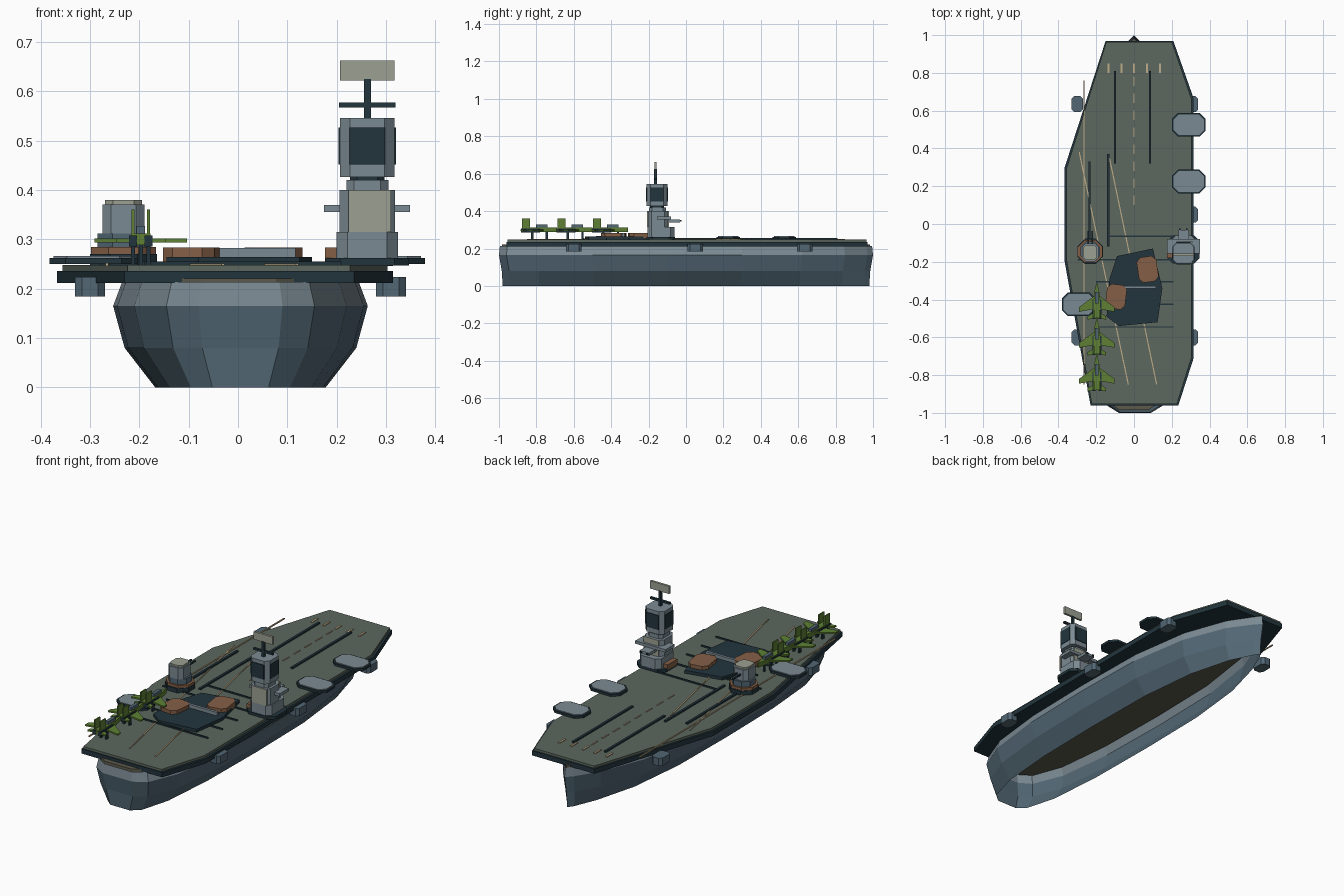
import bpy, bmesh, math
from mathutils import Matrix, Vector

if "Cube" in bpy.data.objects:
    bpy.data.objects.remove(bpy.data.objects["Cube"])


def material(name, *rgb):
    col = [(c / 255 / 12.92 if c < 11 else ((c / 255 + 0.055) / 1.055) ** 2.4) for c in rgb] + [1]
    m = bpy.data.materials.new(name)
    m.use_nodes = True
    m.diffuse_color = col
    m.node_tree.nodes["Principled BSDF"].inputs["Base Color"].default_value = col
    return m


NAVY = material("dark navy", 34, 53, 61)
DECK = material("deck green", 93, 104, 94)
GREY = material("light grey", 123, 138, 147)
SLATE = material("slate blue", 82, 103, 116)
BEIGE = material("pale beige", 155, 160, 146)
CREAM = material("cream paint", 192, 172, 136)
RUST = material("rust brown", 132, 95, 70)
LEAF = material("aircraft green", 94, 128, 52)
DRAB = material("drab olive", 92, 90, 76)


def finish(name, bm, *mats):
    bmesh.ops.recalc_face_normals(bm, faces=bm.faces)
    me = bpy.data.meshes.new(name)
    bm.to_mesh(me)
    bm.free()
    for m in mats:
        me.materials.append(m)
    ob = bpy.data.objects.new(name, me)
    bpy.context.collection.objects.link(ob)
    return ob


def loft(name, rings, mats, caps=True, rule=None):
    """Skin a stack of closed rings of equal length."""
    bm = bmesh.new()
    rows = [[bm.verts.new(p) for p in r] for r in rings]
    n = len(rows[0])
    for k in range(len(rows) - 1):
        for i in range(n):
            j = (i + 1) % n
            f = bm.faces.new((rows[k][i], rows[k][j], rows[k + 1][j], rows[k + 1][i]))
            f.material_index = rule(k) if rule else 0
    if caps:
        bm.faces.new(rows[0][::-1])
        bm.faces.new(rows[-1])
    return finish(name, bm, *mats)


def prism(name, outline, z0, z1, mat):
    return loft(name, [[(x, y, z) for x, y in outline] for z in (z0, z1)], [mat])


def octagon(cx, cy, w, d, cut, turn=0):
    """Rectangle with cut corners."""
    a, b = w / 2, d / 2
    pts = [(a, -b + cut), (a, b - cut), (a - cut, b), (cut - a, b),
           (-a, b - cut), (-a, cut - b), (cut - a, -b), (a - cut, -b)]
    c, s = math.cos(turn), math.sin(turn)
    return [(cx + x * c - y * s, cy + x * s + y * c) for x, y in pts]


def box(name, x, y, z, mat):
    bm = bmesh.new()
    bmesh.ops.create_cube(bm, size=1)
    size = Vector((x[1] - x[0], y[1] - y[0], z[1] - z[0]))
    mid = Vector((sum(x), sum(y), sum(z))) / 2
    bmesh.ops.transform(bm, verts=bm.verts, matrix=Matrix.Translation(mid) @ Matrix.Diagonal(size).to_4x4())
    return finish(name, bm, mat)


def strip(name, p, q, width, top, mat):
    """Thin painted line on the deck from p to q."""
    p, q = Vector(p), Vector(q)
    d = (q - p).normalized() * width / 2
    n = Vector((-d.y, d.x))
    return prism(name, [p - n, q - n, q + n, p + n], 0.246, top, mat)


# Hull: open underneath, light band along the top
half = [(.085, -1), (.15, -.96), (.215, -.8), (.25, -.5), (.258, -.1),
        (.25, .3), (.2, .62), (.11, .85), (.03, .97)]
plan = half + [(0, 1)] + [(-x, y) for x, y in reversed(half)]


def hull_ring(z, sx, sy):
    return [(x * sx + .005 * (abs(x) > .04), y * sy, z) for x, y in plan]


loft("hull", [hull_ring(0, .67, .98), hull_ring(.08, .91, .985),
              hull_ring(.165, 1, 1), hull_ring(.213, .93, .995)],
     [SLATE, GREY], caps=False, rule=lambda k: int(k == 2))
prism("hull_ceiling", [(x * .9, y * .985) for x, y in plan], .203, .221, DRAB)

# Flight deck: dark slab with a slightly smaller green top
deck = [(-.15, .97), (-.367, .30), (-.367, -.20), (-.23, -.96),
        (.235, -.96), (.314, -.715), (.314, .67), (.208, .97)]
prism("deck_slab", deck, .211, .236, NAVY)
prism("deck_top", [((x + .026) * .968 - .026, y * .994) for x, y in deck], .236, .248, DECK)

# Side sponsons and deck-edge elevators
for x, y in ((.31, .635), (.31, .05), (.31, -.6), (-.30, .635), (-.30, -.6)):
    prism("sponson", octagon(x, y, .06, .084, .014), .184, .224, SLATE)
for x, y in ((.29, .525), (.29, .225), (-.293, -.425)):
    prism("elevator_base", octagon(x, y, .178, .126, .032), .25, .262, NAVY)
    prism("elevator_plate", octagon(x, y, .162, .11, .028), .262, .266, GREY)

# Catapult tracks and arresting wires
for x, y0, y1 in ((-.1, .32, .81), (.085, .32, .81), (-.235, -.1, .33), (-.137, -.12, .37)):
    strip("catapult_track", (x, y0), (x, y1), .012, .256, NAVY)
for x0, x1, y in ((-.14, .314, -.065), (-.3, .2, -.19), (-.2, .21, -.305),
                  (-.2, .21, -.425), (-.19, .21, -.545)):
    strip("arresting_wire", (x0, y), (x1, y), .007, .255, NAVY)

# Painted deck lines
strip("runway_line", (-.29, .38), (-.03, -.85), .006, .251, CREAM)
strip("runway_line", (-.13, .35), (.12, -.85), .006, .251, CREAM)
strip("edge_line", (-.265, .76), (-.265, -.85), .006, .252, CREAM)
for i in range(8):
    y = .78 - i * .09
    strip("centre_dash", (0, y), (0, y - .05), .006, .251, CREAM)
for i in range(5):
    x = -.135 + i * .068
    strip("bow_mark", (x, .8), (x, .85), .01, .252, CREAM)

# Dark work area with brown crates and a grey beam
prism("work_area", [(-.09, -.17), (-.13, -.29), (-.145, -.49), (-.08, -.54),
                    (.125, -.52), (.15, -.34), (.10, -.13)], .247, .264, NAVY)
prism("crate", octagon(.072, -.24, .105, .135, .022, .15), .255, .283, RUST)
prism("crate", octagon(-.095, -.385, .105, .13, .022, -.12), .255, .283, RUST)
box("beam", (-.11, .117), (-.342, -.328), (.264, .282), GREY)


# Parked aircraft
def aircraft(cx, cy):
    def sym(pts):
        return [(cx + x, cy + y) for x, y in pts] + [(cx - x, cy + y) for x, y in reversed(pts)]
    prism("aircraft_fuselage", sym([(.002, .1), (.013, .05), (.018, -.02), (.02, -.088)]), .288, .312, LEAF)
    prism("aircraft_wings", sym([(.012, .03), (.094, -.03), (.094, -.055), (.012, -.04)]), .294, .302, LEAF)
    prism("aircraft_tailplane", sym([(.012, -.055), (.05, -.08), (.05, -.096), (.012, -.09)]), .294, .302, LEAF)
    box("aircraft_canopy", (cx - .009, cx + .009), (cy - .012, cy + .05), (.312, .327), SLATE)
    for s in (-1, 1):
        x = cx + s * .016
        box("aircraft_fin", (x - .003, x + .003), (cy - .088, cy - .045), (.305, .36), LEAF)
        box("aircraft_intake", (x - .008, x + .008), (cy - .093, cy + .01), (.285, .308), NAVY)
        box("aircraft_wheel", (x - .004, x + .004), (cy - .04, cy - .025), (.248, .286), NAVY)
    box("aircraft_nose_wheel", (cx - .004, cx + .004), (cy + .04, cy + .052), (.248, .289), NAVY)


for y in (-.41, -.6, -.79):
    aircraft(-.197, y)

# Gun turret on the port side
tx, ty = -.232, -.145
prism("turret_base", octagon(tx, ty, .135, .135, .04), .247, .27, NAVY)
prism("turret_ring", octagon(tx, ty, .132, .12, .036), .268, .284, RUST)
prism("turret_drum", octagon(tx, ty, .105, .105, .03), .284, .312, SLATE)
prism("turret_house", octagon(tx, ty - .005, .086, .095, .018), .312, .371, GREY)
prism("turret_roof", octagon(tx, ty - .005, .074, .08, .016), .371, .38, BEIGE)
for x in (tx - .011, tx + .011):
    box("turret_gun", (x - .004, x + .004), (ty + .03, ty + .107), (.34, .348), NAVY)

# Island tower
ix, iy = .262, -.15
prism("island_plinth", octagon(ix, -.135, .17, .15, .03), .247, .262, NAVY)
box("island_step", (.176, .2), (-.18, -.1), (.255, .283), RUST)
prism("island_base", octagon(ix, -.133, .124, .145, .022), .255, .315, GREY)
prism("island_middle", octagon(ix, iy, .112, .11, .02), .315, .4, GREY)
for s in (-1, 1):
    box("island_panel", (ix - .038, ix + .048), sorted((iy + s * .05, iy + s * .058)), (.315, .4), BEIGE)
box("island_bridge_wings", (.174, .349), (-.155, -.08), (.355, .37), GREY)
box("island_balcony", (.235, .29), (-.1, -.032), (.34, .354), GREY)
for x in (.243, .28):
    box("island_gun", (x - .004, x + .004), (-.08, -.025), (.345, .353), NAVY)
prism("island_neck", octagon(ix, iy - .003, .085, .09, .016), .4, .42, GREY)
prism("island_collar", octagon(ix, iy - .005, .07, .075, .014), .42, .427, NAVY)
prism("radar_house", octagon(ix, iy - .005, .11, .11, .02), .426, .546, GREY)
box("radar_panel_front_back", (ix - .036, ix + .036), (iy - .064, iy + .054), (.452, .527), NAVY)
box("radar_panel_sides", (ix - .058, ix + .058), (iy - .04, iy + .03), (.452, .527), NAVY)

# Mast, crossbar and search antenna
my = -.163
box("mast", (ix - .007, ix + .007), (my - .007, my + .007), (.545, .625), NAVY)
box("crossbar", (ix - .057, ix + .057), (my - .006, my + .006), (.567, .577), NAVY)
box("antenna", (ix - .055, ix + .055), (my - .006, my + .006), (.622, .662), BEIGE)
